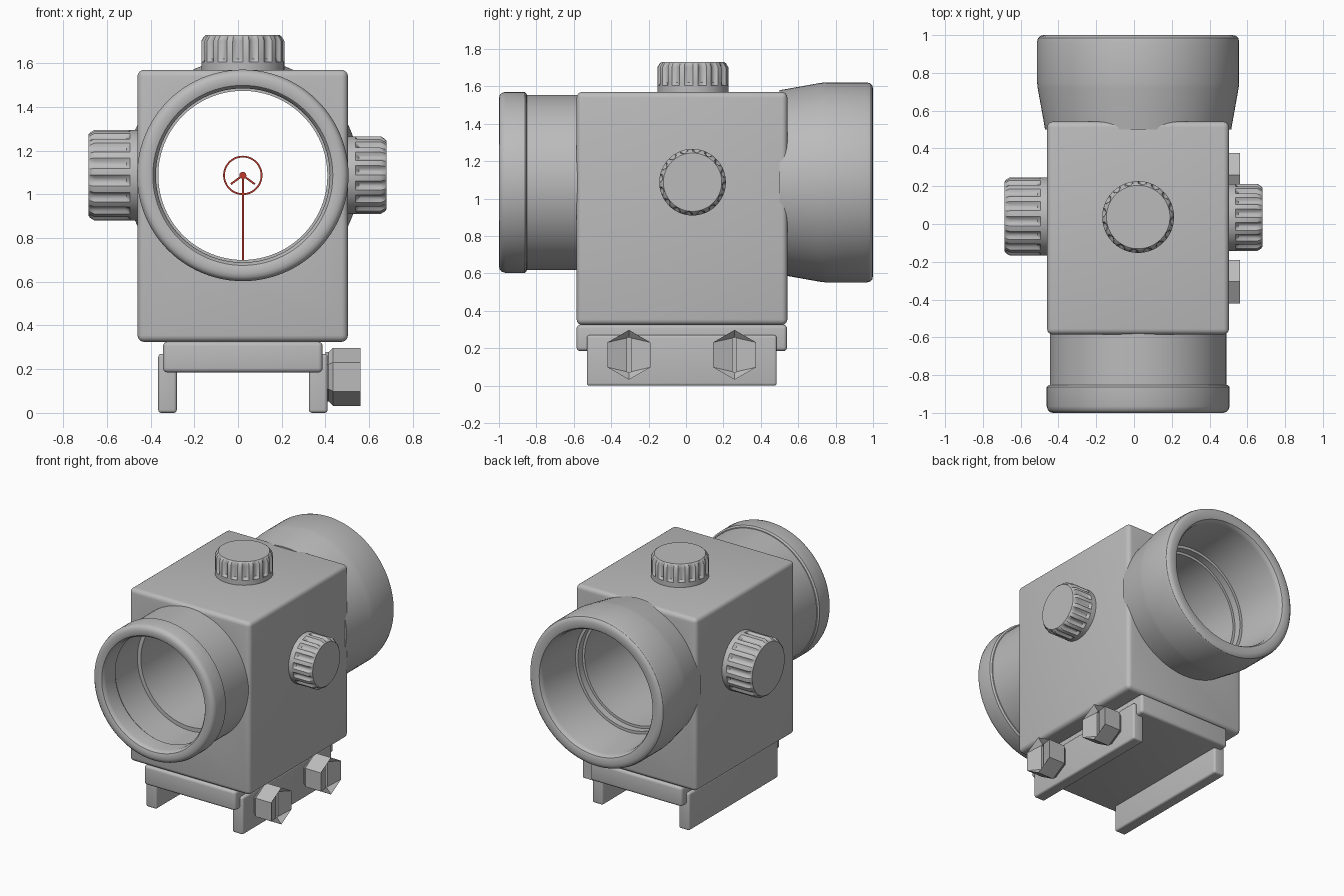
import bpy, bmesh, math
from mathutils import Matrix, Vector

if "Cube" in bpy.data.objects:
    bpy.data.objects.remove(bpy.data.objects["Cube"])

CX, CZ = 0.022, 1.087      # optical axis


def material(name, rgb):
    m = bpy.data.materials.new(name)
    m.diffuse_color = (*rgb, 1)
    m.use_nodes = True
    m.node_tree.nodes["Principled BSDF"].inputs["Base Color"].default_value = m.diffuse_color
    return m


GREY = material("grey metal", (0.5, 0.5, 0.5))
RED = material("reticle red", (0.5, 0.04, 0.025))


def finish(name, bm, mat=GREY, smooth=True):
    bmesh.ops.recalc_face_normals(bm, faces=bm.faces)
    me = bpy.data.meshes.new(name)
    bm.to_mesh(me)
    bm.free()
    me.materials.append(mat)
    ob = bpy.data.objects.new(name, me)
    bpy.context.collection.objects.link(ob)
    if smooth:
        smooth_by_angle(ob)
    return ob


def smooth_by_angle(ob):
    bpy.ops.object.select_all(action='DESELECT')
    ob.select_set(True)
    bpy.context.view_layer.objects.active = ob
    bpy.ops.object.shade_smooth_by_angle(angle=math.radians(32))


def rounded_box(name, x, y, z, bevel):
    bm = bmesh.new()
    bmesh.ops.create_cube(bm, size=1)
    for v in bm.verts:
        v.co = Vector([r[0] if c < 0 else r[1] for c, r in zip(v.co, (x, y, z))])
    bmesh.ops.bevel(bm, geom=bm.edges[:], offset=bevel, segments=4,
                    profile=0.5, affect='EDGES')
    return finish(name, bm)


def lathe(name, profile, n=96):
    """Closed (y, radius) profile turned about the optical axis."""
    bm = bmesh.new()
    rings = []
    for y, r in profile:
        rings.append([bm.verts.new((CX + r * math.cos(i * math.tau / n), y,
                                    CZ + r * math.sin(i * math.tau / n)))
                      for i in range(n)])
    for k, a in enumerate(rings):
        b = rings[(k + 1) % len(rings)]
        for i in range(n):
            j = (i + 1) % n
            bm.faces.new((a[i], a[j], b[j], b[i]))
    return finish(name, bm)


def knob(name, base, axis, r, h, flutes=16):
    """Turret cap with scallops running out through its top chamfer."""
    bm = bmesh.new()
    dips = (0, 0, 0, 0, 0.7, 1, 1, 0.7)
    n = flutes * len(dips)
    rings = []
    # height, radius, scallop depth
    for z, rad, d in ((-0.02, r, 0), (0.035, r, 0), (0.05, r, 0.017),
                      (h - 0.028, r, 0.017), (h - 0.008, r - 0.012, 0.006),
                      (h, r - 0.022, 0)):
        ring = []
        for i in range(n):
            q = rad - d * dips[i % len(dips)]
            t = i * math.tau / n
            ring.append(bm.verts.new((q * math.cos(t), q * math.sin(t), z)))
        rings.append(ring)
    for a, b in zip(rings, rings[1:]):
        for i in range(n):
            j = (i + 1) % n
            bm.faces.new((a[i], a[j], b[j], b[i]))
    bm.faces.new(rings[-1])
    bm.faces.new(rings[0][::-1])
    rot = Vector((0, 0, 1)).rotation_difference(Vector(axis)).to_matrix().to_4x4()
    bm.transform(Matrix.Translation(base) @ rot)
    return finish(name, bm)


def clamp_nut(name, y, z=0.165, r=0.133):
    """Hex nut with a dished outer face around a screwdriver slot."""
    bm = bmesh.new()

    def hexagon(x, rad):
        return [bm.verts.new((x, y + rad * math.sin(i * math.tau / 6),
                              z + rad * math.cos(i * math.tau / 6)))
                for i in range(6)]

    rings = [hexagon(0.40, r - 0.02), hexagon(0.415, r - 0.02),
             hexagon(0.435, r), hexagon(0.56, r)]

    def slot(x):
        return [bm.verts.new((x, y + s * 0.011, z + t))
                for s, t in ((0, 0.094), (1, 0.09), (1, -0.09),
                             (0, -0.094), (-1, -0.09), (-1, 0.09))]

    rings += [slot(0.525), slot(0.49)]
    for a, b in zip(rings, rings[1:]):
        for i in range(6):
            j = (i + 1) % 6
            bm.faces.new((a[i], a[j], b[j], b[i]))
    bm.faces.new(rings[0][::-1])
    bm.faces.new(rings[-1])
    return finish(name, bm, smooth=False)


# Housing with the sight bore cut through it
housing = rounded_box("housing", (-0.46, 0.503), (-0.585, 0.542), (0.325, 1.57), 0.03)
bm = bmesh.new()
bmesh.ops.create_cone(bm, cap_ends=True, segments=96, radius1=0.387, radius2=0.387,
                      depth=3, matrix=Matrix.Translation((CX, 0, CZ))
                      @ Matrix.Rotation(math.pi / 2, 4, 'X'))
cutter = finish("bore_cutter", bm)
cut = housing.modifiers.new("bore", 'BOOLEAN')
cut.operation, cut.solver, cut.object = 'DIFFERENCE', 'EXACT', cutter
bpy.context.view_layer.objects.active = housing
bpy.ops.object.modifier_apply(modifier="bore")
bpy.data.objects.remove(cutter)
smooth_by_angle(housing)

# Eyepiece tube and its rim
lathe("eyepiece_tube", [(-0.56, 0.468), (-0.88, 0.468), (-0.88, 0.415), (-0.56, 0.415)])
lathe("eyepiece_rim", [(-0.85, 0.46), (-0.852, 0.474), (-0.862, 0.484), (-0.965, 0.484),
                       (-0.985, 0.478), (-0.996, 0.466), (-1, 0.45), (-1, 0.428),
                       (-0.995, 0.412), (-0.982, 0.402), (-0.965, 0.398),
                       (-0.86, 0.398), (-0.85, 0.405)])

# Flared objective bell
lathe("objective_bell", [(0.50, 0.493), (0.53, 0.498), (0.72, 0.532), (0.75, 0.535),
                         (0.965, 0.535), (0.985, 0.53), (0.996, 0.518), (1, 0.50),
                         (1, 0.468), (0.995, 0.452), (0.98, 0.442), (0.96, 0.438),
                         (0.62, 0.425), (0.62, 0.405), (0.57, 0.405), (0.57, 0.387),
                         (0.50, 0.387)])

# Adjustment turrets
knob("top_knob", (CX, 0.037, 1.57), (0, 0, 1), 0.19, 0.16)
knob("right_knob", (0.503, 0.035, 1.088), (1, 0, 0), 0.178, 0.177)
knob("left_knob", (-0.46, 0.04, 1.088), (-1, 0, 0), 0.207, 0.225)

# Mount: plate, two clamp rails and nuts
rounded_box("mount_plate", (-0.343, 0.387), (-0.585, 0.54), (0.185, 0.326), 0.02)
for side, x in (("left", -0.365), ("right", 0.325)):
    rounded_box(side + "_rail", (x, x + 0.085), (-0.53, 0.485), (0, 0.27), 0.014)
for end, y in (("front", -0.305), ("rear", 0.26)):
    clamp_nut(end + "_clamp_nut", y)

# Reticle: ring, dot, post and chevron
bm = bmesh.new()


def bar(a, b, w):
    a, b = Vector((CX + a[0], 0, CZ + a[1])), Vector((CX + b[0], 0, CZ + b[1]))
    d = (b - a).normalized()
    side = Vector((-d.z, 0, d.x)) * w / 2
    bm.faces.new([bm.verts.new(p) for p in (a - side, b - side, b + side, a + side)])


n = 48
for i in range(n):
    pts = [(q, (i + k) * math.tau / n) for q, k in
           ((0.082, 0), (0.082, 1), (0.09, 1), (0.09, 0))]
    bm.faces.new([bm.verts.new((CX + q * math.cos(t), 0, CZ + q * math.sin(t)))
                  for q, t in pts])
bm.faces.new([bm.verts.new((CX + 0.016 * math.cos(i * math.tau / 24), -0.002,
                            CZ + 0.016 * math.sin(i * math.tau / 24)))
              for i in range(24)])
bar((0, 0), (0, -0.387), 0.009)
for s in (-1, 1):
    bar((0, 0), (s * 0.055, -0.04), 0.009)
reticle = finish("reticle", bm, RED, smooth=False)
solid = reticle.modifiers.new("thickness", 'SOLIDIFY')
solid.thickness = 0.008
solid.offset = 0
